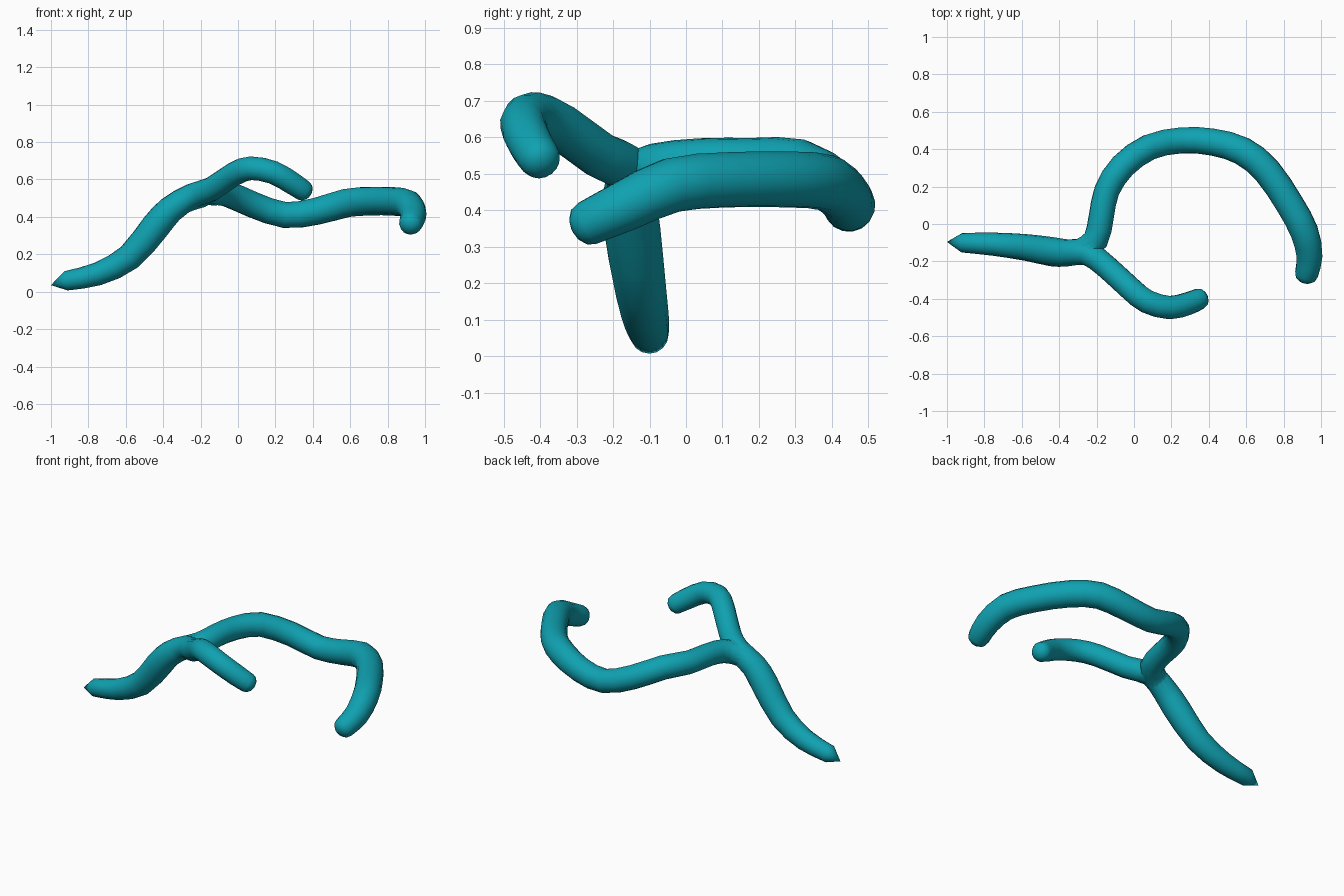
import bpy, bmesh, math
from mathutils import Vector

if "Cube" in bpy.data.objects:
    bpy.data.objects.remove(bpy.data.objects["Cube"])

mat = bpy.data.materials.new("teal")
mat.diffuse_color = (0.005, 0.36, 0.44, 1)
mat.use_nodes = True
mat.node_tree.nodes["Principled BSDF"].inputs["Base Color"].default_value = mat.diffuse_color


def spline(pts, steps=2):
    """Catmull-Rom through (x, y, z, radius) points."""
    p = [Vector(q) for q in pts]
    p = [p[0] * 2 - p[1]] + p + [p[-1] * 2 - p[-2]]
    out = []
    for i in range(1, len(p) - 2):
        a, b, c, d = p[i - 1:i + 3]
        for k in range(steps):
            t = k / steps
            out.append(0.5 * (2 * b + (c - a) * t + (2 * a - 5 * b + 4 * c - d) * t * t
                              + (3 * b - a - 3 * c + d) * t ** 3))
    return out + [p[-2]]


def tube(name, pts, tip=None, sides=16):
    """Round tube with a domed end and an optional pointed start."""
    path = spline(pts)
    end, r = path[-1].to_3d(), path[-1][3]
    d = (end - path[-2].to_3d()).normalized()
    for a in (30, 58, 80):
        s = math.radians(a)
        path.append(Vector((*(end + d * r * 0.75 * math.sin(s)), r * math.cos(s))))
    c = [q.to_3d() for q in path]
    bm = bmesh.new()
    rings, n = [], None
    for i, q in enumerate(c):
        t = (c[min(i + 1, len(c) - 1)] - c[max(i - 1, 0)]).normalized()
        n = Vector((0, 0, 1)) if n is None else n
        n = (n - t * n.dot(t)).normalized()
        b = t.cross(n)
        rings.append([bm.verts.new(q + path[i][3] * (n * math.cos(u) + b * math.sin(u)))
                      for u in (2 * math.pi * k / sides for k in range(sides))])
    for r0, r1 in zip(rings, rings[1:]):
        for k in range(sides):
            j = (k + 1) % sides
            bm.faces.new((r0[k], r0[j], r1[j], r1[k]))
    bm.faces.new(rings[-1])
    if tip:
        v = bm.verts.new(tip)
        for k in range(sides):
            bm.faces.new((v, rings[0][(k + 1) % sides], rings[0][k]))
    else:
        bm.faces.new(rings[0][::-1])
    bmesh.ops.recalc_face_normals(bm, faces=bm.faces)
    me = bpy.data.meshes.new(name)
    bm.to_mesh(me)
    bm.free()
    me.materials.append(mat)
    ob = bpy.data.objects.new(name, me)
    bpy.context.collection.objects.link(ob)
    return ob


# trunk running into the short front branch
trunk = tube("branching_tube", [
    (-0.92, -0.10, 0.058, 0.052), (-0.75, -0.108, 0.095, 0.062),
    (-0.58, -0.125, 0.185, 0.071), (-0.44, -0.148, 0.35, 0.078),
    (-0.36, -0.155, 0.44, 0.073), (-0.25, -0.155, 0.51, 0.067),
    (-0.14, -0.235, 0.55, 0.064), (-0.02, -0.345, 0.63, 0.064),
    (0.07, -0.415, 0.66, 0.064), (0.19, -0.447, 0.637, 0.063),
    (0.29, -0.425, 0.58, 0.061), (0.35, -0.40, 0.54, 0.057)],
    tip=(-1.0, -0.096, 0.035))

# long curling branch
curl = tube("long_branch", [
    (-0.38, -0.152, 0.42, 0.06), (-0.29, -0.145, 0.485, 0.066),
    (-0.205, -0.085, 0.515, 0.068), (-0.175, 0.04, 0.53, 0.067),
    (-0.145, 0.18, 0.53, 0.068), (-0.06, 0.31, 0.525, 0.07),
    (0.08, 0.41, 0.465, 0.07), (0.25, 0.447, 0.41, 0.07),
    (0.42, 0.438, 0.43, 0.073), (0.58, 0.39, 0.474, 0.077),
    (0.71, 0.285, 0.484, 0.077), (0.83, 0.11, 0.483, 0.076),
    (0.91, -0.04, 0.468, 0.076), (0.938, -0.17, 0.41, 0.07),
    (0.922, -0.27, 0.364, 0.062)])

# fuse both at the fork
mod = trunk.modifiers.new("fuse", 'BOOLEAN')
mod.operation = 'UNION'
mod.solver = 'EXACT'
mod.object = curl
bpy.context.view_layer.objects.active = trunk
trunk.select_set(True)
bpy.ops.object.modifier_apply(modifier=mod.name)
bpy.data.objects.remove(curl)
bpy.ops.object.shade_smooth_by_angle(angle=math.radians(50))
